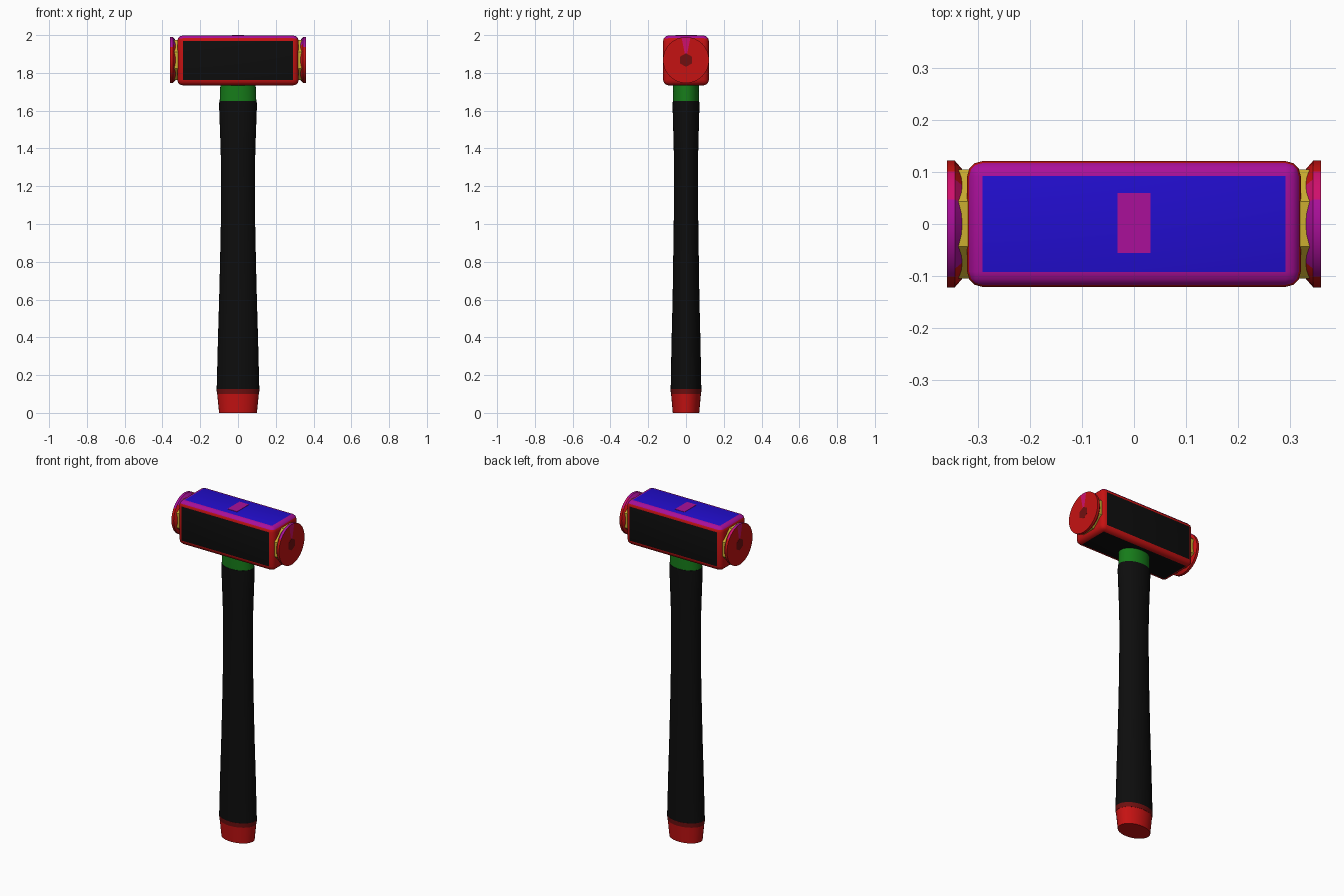
import bpy, bmesh, math
from mathutils import Vector

cube = bpy.data.objects.get("Cube")
if cube:
    bpy.data.objects.remove(cube, do_unlink=True)

COLOURS = {
    "red": (0.56, 0.006, 0.006), "black": (0.004, 0.004, 0.004),
    "blue": (0.016, 0.004, 0.62), "magenta": (0.4, 0.005, 0.32),
    "pink": (0.62, 0.005, 0.15), "green": (0.008, 0.2, 0.01),
    "yellow": (0.6, 0.42, 0.03), "dark red": (0.16, 0.005, 0.005),
}
NAMES = list(COLOURS)
MATS = []
for name, rgb in COLOURS.items():
    m = bpy.data.materials.new(name)
    m.use_nodes = True
    m.diffuse_color = (*rgb, 1)
    m.node_tree.nodes["Principled BSDF"].inputs["Base Color"].default_value = (*rgb, 1)
    MATS.append(m)

HEAD_Z = 1.868


def finish(name, bm, rule):
    """Colour each face with rule(normal, centre) and add the object."""
    bmesh.ops.recalc_face_normals(bm, faces=bm.faces)
    bm.normal_update()
    for f in bm.faces:
        f.material_index = NAMES.index(rule(f.normal, f.calc_center_median()))
    me = bpy.data.meshes.new(name)
    bm.to_mesh(me)
    bm.free()
    for m in MATS:
        me.materials.append(m)
    ob = bpy.data.objects.new(name, me)
    bpy.context.collection.objects.link(ob)
    bpy.ops.object.select_all(action='DESELECT')
    ob.select_set(True)
    bpy.context.view_layer.objects.active = ob
    bpy.ops.object.shade_smooth_by_angle(angle=math.radians(32))
    return ob


def loft(name, rings, place, rule, sides=32, turn=0.0):
    """Skin oval rings (distance, radius a, radius b) placed by place(a, b, t)."""
    bm = bmesh.new()
    loops = []
    for t, ra, rb in rings:
        angles = [(i + turn) * math.tau / sides for i in range(sides)]
        loops.append([bm.verts.new(place(ra * math.cos(g), rb * math.sin(g), t)) for g in angles])
    for lo, hi in zip(loops, loops[1:]):
        for i in range(sides):
            j = (i + 1) % sides
            bm.faces.new((lo[i], lo[j], hi[j], hi[i]))
    bm.faces.new(loops[0][::-1])
    bm.faces.new(loops[-1])
    return finish(name, bm, rule)


def box(name, size, centre, bevel, rule):
    bm = bmesh.new()
    bmesh.ops.create_cube(bm, size=1)
    for v in bm.verts:
        v.co = Vector(a * b for a, b in zip(v.co, size)) + Vector(centre)
    if bevel:
        bmesh.ops.bevel(bm, geom=bm.edges[:], offset=bevel, segments=3, profile=0.5, affect='EDGES')
    return finish(name, bm, rule)


def upright(a, b, t):
    return (a, b, t)


# Handle: end cap, band, oval grip and collar
loft("handle_end_cap", [(0, .1, .07), (.1, .11, .079)], upright, lambda n, c: "red")
loft("handle_band", [(.1, .111, .08), (.127, .114, .082)], upright, lambda n, c: "dark red")
grip = [(.127, .113, .081), (.2, .111, .08), (.4, .106, .076), (.6, .1, .071),
        (.8, .095, .068), (1.0, .091, .065), (1.25, .089, .063),
        (1.4, .092, .065), (1.62, .1, .071), (1.65, .099, .07)]
loft("handle_grip", grip, upright, lambda n, c: "black")
loft("handle_collar", [(1.65, .097, .068), (1.75, .093, .068)], upright, lambda n, c: "green")


# Head: rounded block with flat panels and a coloured border
def head_rule(n, c):
    if n.z > 0.999:
        return "blue"
    if abs(n.y) > 0.999 or n.z < -0.999:
        return "black"
    return "magenta" if n.z > 0.5 else "red"


box("head_block", (.642, .242, .264), (0, 0, 1.866), .029, head_rule)
box("handle_top_wedge", (.064, .115, .008), (0, .002, 1.996), 0, lambda n, c: "magenta")


# Striking faces on both ends
def face_rule(n, c):
    if n.z > 0.5:
        return "pink" if c.y > 0.04 else "magenta"
    if abs(n.x) > 0.9 and c.z - HEAD_Z > 0.84 * math.hypot(c.y, c.z - HEAD_Z) + 0.01:
        return "pink"
    return "red"


for side, s in (("left", 1), ("right", -1)):
    def sideways(a, b, t, s=s):
        return (s * t, a, HEAD_Z + b)

    loft(side + "_neck", [(.3, .114, .114), (.338, .114, .114)], sideways,
         lambda n, c: "yellow", sides=8, turn=.5)
    disc = [(.326, .1, .1), (.345, .122, .122), (.36, .122, .122), (.3595, .034, .034)]
    loft(side + "_striking_face", disc, sideways, face_rule)
    loft(side + "_face_centre", [(.356, .036, .036), (.36, .036, .036)], sideways,
         lambda n, c: "dark red", sides=6, turn=.5)
